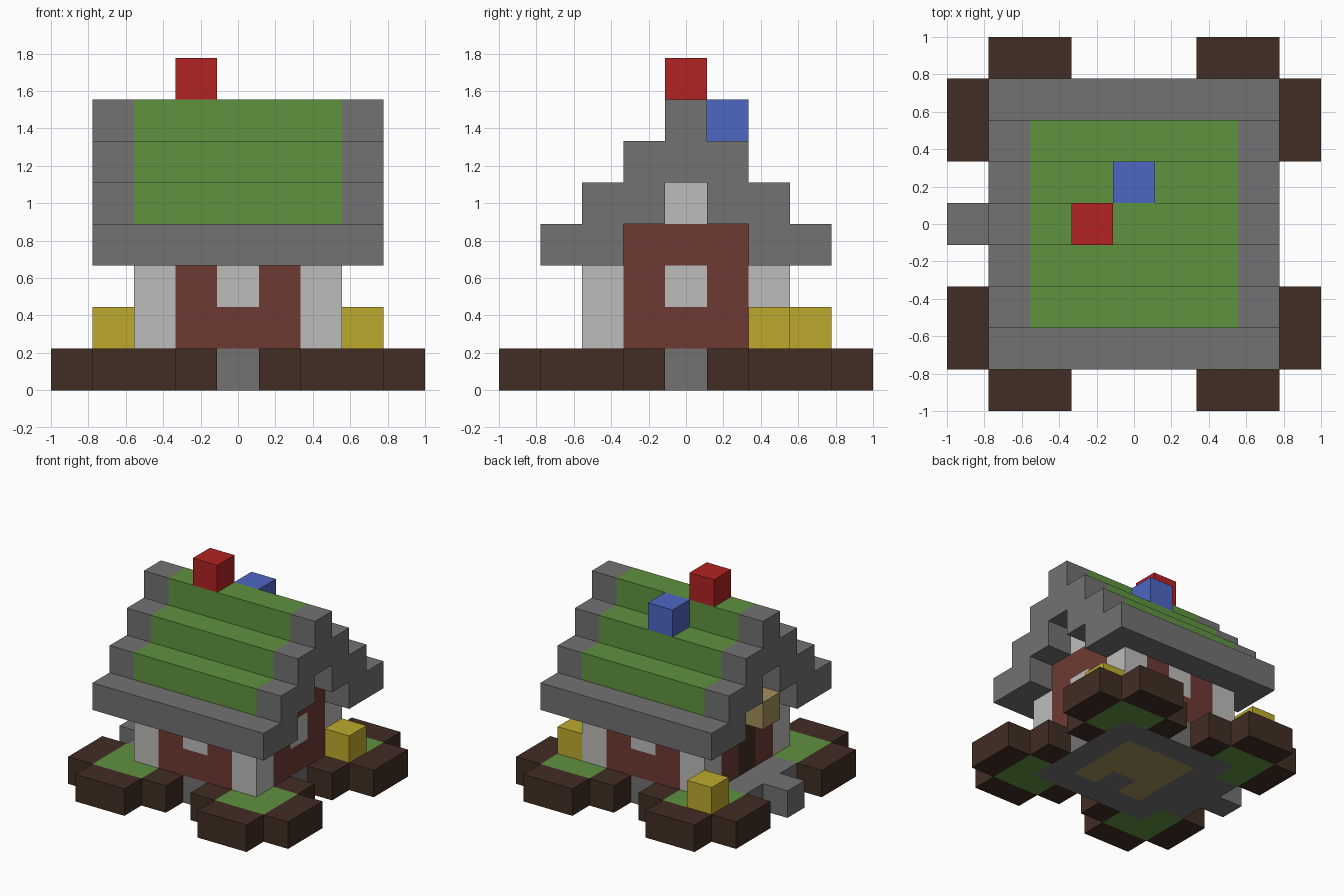
import bpy, bmesh
from mathutils import Vector

cube = bpy.data.objects.get("Cube")
if cube:
    bpy.data.objects.remove(cube)

UNIT = 2 / 9  # edge of one block


def linear(c):
    c /= 255
    return c / 12.92 if c <= 0.04045 else ((c + 0.055) / 1.055) ** 2.4


def material(name, *rgb):
    colour = [linear(c) for c in rgb] + [1]
    mat = bpy.data.materials.new(name)
    mat.use_nodes = True
    mat.diffuse_color = colour
    mat.node_tree.nodes["Principled BSDF"].inputs["Base Color"].default_value = colour
    return mat


stone = material("stone grey", 114, 114, 114)
grass = material("grass green", 96, 146, 64)
brick = material("brick red brown", 110, 58, 52)
plaster = material("pale grey", 188, 188, 186)
straw = material("straw yellow", 190, 170, 45)
soil = material("soil brown", 65, 45, 35)
red = material("red", 178, 34, 34)
blue = material("blue", 78, 102, 195)
tan = material("tan", 162, 143, 90)

parts = {}   # part name -> (material, block positions)
filled = {}  # block position -> part name


def fill(name, mat, xs, ys, zs):
    """Add a box of blocks to a part; blocks already taken stay as they are."""
    cells = parts.setdefault(name, (mat, []))[1]
    for x in xs:
        for y in ys:
            for z in zs:
                if (x, y, z) not in filled:
                    filled[x, y, z] = name
                    cells.append((x, y, z))


def span(a, b):
    return range(a, b + 1)


inner, wide = span(-1, 1), span(-2, 2)

# Floor, path and doorstep
fill("floor_gap", stone, [0], [-1], [0])
fill("floor_boards", tan, inner, inner, [0])
fill("foundation", stone, wide, wide, [0])
fill("doorstep", stone, [-3], inner, [0])
fill("path", stone, [-4], [0], [0])

# Corner gardens: grass with a soil border
for sx in (-1, 1):
    for sy in (-1, 1):
        fill("lawn", grass, [2 * sx, 3 * sx], [2 * sy, 3 * sy], [0])
        fill("soil_border", soil, [2 * sx, 3 * sx], [4 * sy], [0])
        fill("soil_border", soil, [4 * sx], [2 * sy, 3 * sy], [0])
        fill("soil_border", soil, [sx], [3 * sy], [0])
        fill("soil_border", soil, [3 * sx], [sy], [0])
        fill("corner_posts", plaster, [2 * sx], [2 * sy], [1, 2])

# Door, windows, lamp and walls
fill("door", soil, [-2], [0], [1, 2])
fill("windows", plaster, [0], [-2, 2], [2])
fill("windows", plaster, [2], [0], [2])
fill("windows", plaster, [-2, 2], [0], [4])
fill("door_lamp", tan, [-3], [0], [3])
fill("long_walls", brick, inner, [-2, 2], [1, 2])
fill("gable_walls", brick, [-2, 2], inner, [1, 2, 3])

# Stepped roof with stone gables and eaves
for side in (-1, 1):
    fill("eaves", stone, span(-3, 3), [3 * side], [3])
    for step in range(4):
        rows = {side * (3 - step), side * max(2 - step, 0)}
        fill("gable_trim", stone, [-3, 3], rows, [3 + step])
        fill("roof_covering", grass, wide, rows, [3 + step])

# Small blocks on the roof and lawn
fill("chimney", red, [-1], [0], [7])
fill("roof_ornament", blue, [0], [1], [6])
fill("hay_bales", straw, [-3], [3], [1])
fill("hay_bales", straw, [3], [2], [1])

# One mesh per part, made of the block faces that are not buried
for name, (mat, cells) in parts.items():
    bm = bmesh.new()
    for cell in cells:
        centre = Vector(cell) + Vector((0, 0, 0.5))
        for axis in range(3):
            for sign in (-1, 1):
                normal = Vector((0, 0, 0))
                normal[axis] = sign
                if tuple(int(c) for c in Vector(cell) + normal) in filled:
                    continue
                u = Vector((0, 0, 0))
                u[(axis + 1) % 3] = 1
                v = normal.cross(u)
                corners = [normal - u - v, normal + u - v, normal + u + v, normal - u + v]
                bm.faces.new([bm.verts.new((centre + c / 2) * UNIT) for c in corners])
    bmesh.ops.remove_doubles(bm, verts=bm.verts[:], dist=0.001)
    mesh = bpy.data.meshes.new(name)
    bm.to_mesh(mesh)
    bm.free()
    if not mesh.polygons:
        continue
    mesh.materials.append(mat)
    bpy.context.collection.objects.link(bpy.data.objects.new(name, mesh))
